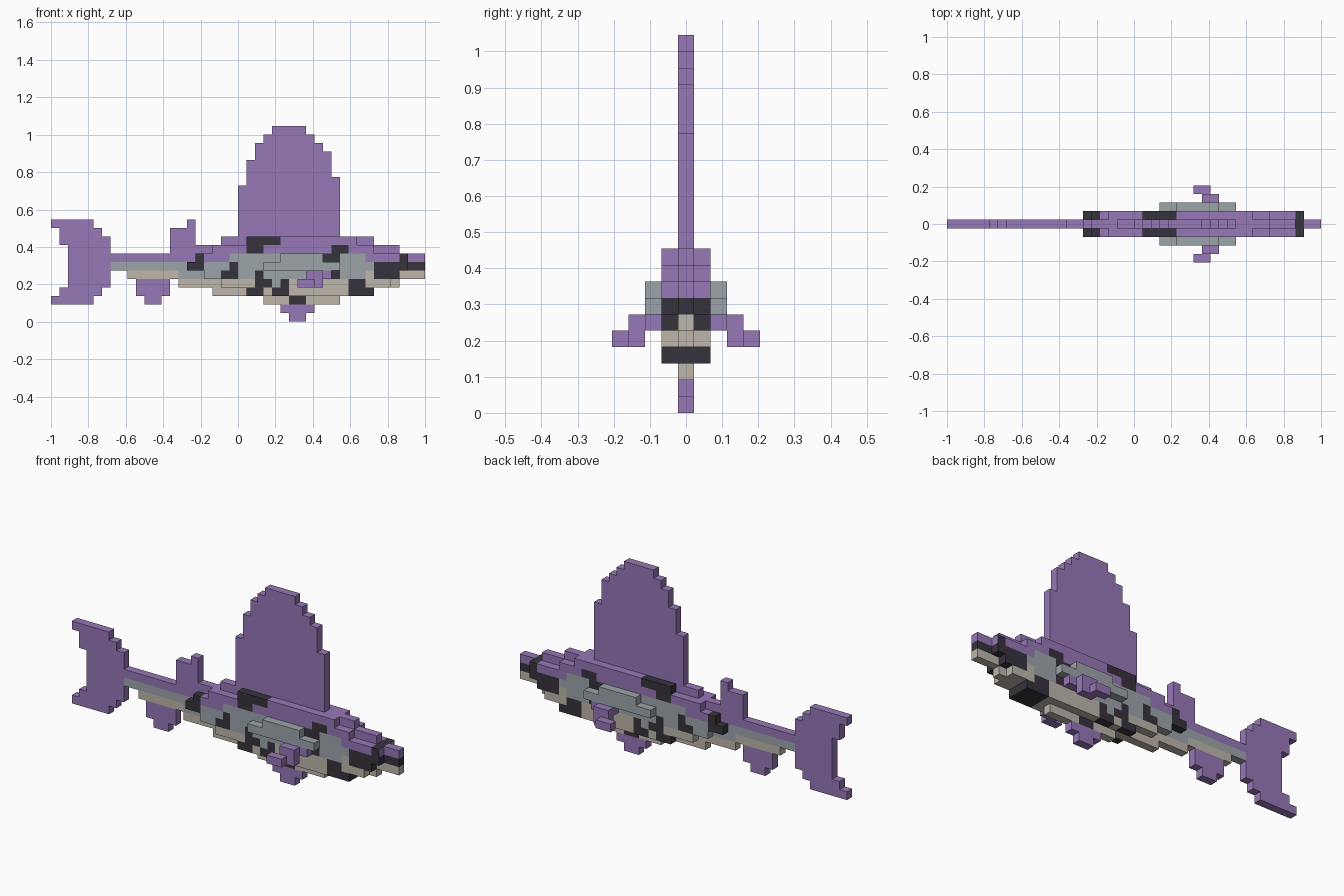
import bpy, bmesh
from mathutils import Vector

cube = bpy.data.objects.get("Cube")
if cube:
    bpy.data.objects.remove(cube, do_unlink=True)

U = 2 / 44                       # block size
PURPLE, GREY, BEIGE, BLACK = range(4)


def material(name, rgb):
    m = bpy.data.materials.new(name)
    m.use_nodes = True
    m.diffuse_color = (*rgb, 1)
    m.node_tree.nodes["Principled BSDF"].inputs["Base Color"].default_value = (*rgb, 1)
    return m


MATS = [material("purple skin", (0.305, 0.188, 0.468)),
        material("grey flank", (0.333, 0.376, 0.402)),
        material("beige belly", (0.509, 0.468, 0.402)),
        material("black spots", (0.037, 0.034, 0.045))]


def blocks(spans, layers=(0,)):
    """Blocks from (row, first column, last column) spans, mirrored across y."""
    return {(x, s * y, z) for z, a, b in spans for x in range(a, b + 1)
            for y in layers for s in (1, -1)}


# Body: a one-block spine with a flank on each side
body = blocks([(9, 20, 37), (8, 17, 40), (7, 7, 43), (6, 7, 43), (5, 9, 43),
               (4, 15, 40), (3, 19, 37), (2, 25, 33)])
body |= blocks([(9, 23, 35), (8, 19, 37), (7, 17, 41), (6, 16, 41), (5, 18, 40),
                (4, 20, 39), (3, 23, 37)], (1,))

# Fins
dorsal_tops = [16, 19, 21, 22, 23, 23, 23, 23, 22, 21, 20, 17]
dorsal = {(22 + i, 0, z) for i, top in enumerate(dorsal_tops) for z in range(10, top)}
rear_dorsal = blocks([(8, 14, 16), (9, 14, 16), (10, 14, 16), (11, 16, 16)])
tail = blocks([(11, 0, 4), (10, 1, 5), (9, 1, 6), (3, 1, 5), (2, 0, 4)]
              + [(z, 2, 6) for z in range(4, 9)])
anal = blocks([(4, 10, 13), (3, 10, 13), (2, 11, 12)])
pelvic = blocks([(1, 27, 30), (0, 28, 29)])
cheeks = blocks([(7, 27, 31), (6, 25, 33)], (2,))
pectoral = (blocks([(5, 30, 32)], (2,)) | blocks([(5, 30, 31), (4, 30, 31)], (3,))
            | blocks([(4, 29, 30)], (4,)))

# Dark patches on the flanks, and those that run right across
flank_spots = blocks([(9, 23, 26), (8, 23, 24), (8, 33, 34), (7, 32, 33), (7, 17, 17),
                      (6, 16, 17), (6, 21, 21), (5, 20, 21), (5, 24, 24), (4, 24, 25),
                      (3, 23, 24), (4, 27, 27), (3, 26, 27), (5, 33, 33), (4, 35, 36),
                      (5, 38, 40)], (1,))
full_spots = blocks([(7, 41, 41), (6, 38, 43), (3, 35, 37), (2, 28, 29)], (0, 1))
grey_low = blocks([(4, 26, 26)], (1,))


def body_colour(block, normal):
    x, y, z = block
    if z == 7 and normal[0] > 0:
        return PURPLE
    if block in flank_spots or block in full_spots:
        return BLACK
    if z >= 8 or (z == 7 and not (y and 21 <= x <= 36)):
        return PURPLE
    if z >= 6 or block in grey_low or (z == 5 and 15 <= x <= 36):
        return GREY
    return BEIGE


def plain(colour):
    return lambda block, normal: colour


parts = {
    "body": (body, body_colour),
    "dorsal_fin": (dorsal, plain(PURPLE)),
    "rear_dorsal_fin": (rear_dorsal, plain(PURPLE)),
    "tail_fin": (tail, plain(PURPLE)),
    "anal_fin": (anal, plain(PURPLE)),
    "pelvic_fin": (pelvic, plain(PURPLE)),
    "left_cheek": ({b for b in cheeks if b[1] > 0}, plain(GREY)),
    "right_cheek": ({b for b in cheeks if b[1] < 0}, plain(GREY)),
    "left_pectoral_fin": ({b for b in pectoral if b[1] > 0}, plain(PURPLE)),
    "right_pectoral_fin": ({b for b in pectoral if b[1] < 0}, plain(PURPLE)),
}
solid = set().union(*(p[0] for p in parts.values()))


def build(name, cells, colour):
    """Skin the blocks with their outer faces, then merge the flat areas."""
    bm = bmesh.new()
    for c in sorted(cells):
        centre = Vector(((c[0] - 21.5) * U, c[1] * U, (c[2] + 0.5) * U))
        for axis in range(3):
            for sign in (1, -1):
                n = [0, 0, 0]
                n[axis] = sign
                if tuple(i + j for i, j in zip(c, n)) in solid:
                    continue
                u, v = Vector((0, 0, 0)), Vector((0, 0, 0))
                u[(axis + 1) % 3] = U / 2
                v[(axis + 2) % 3] = U / 2 * sign
                mid = centre + Vector(n) * U / 2
                f = bm.faces.new([bm.verts.new(mid + a * u + b * v)
                                  for a, b in ((-1, -1), (1, -1), (1, 1), (-1, 1))])
                f.material_index = colour(c, n)
    bmesh.ops.remove_doubles(bm, verts=bm.verts, dist=U / 100)
    bmesh.ops.dissolve_limit(bm, angle_limit=0.02, verts=bm.verts, edges=bm.edges,
                             delimit={'MATERIAL'})
    mesh = bpy.data.meshes.new(name)
    bm.to_mesh(mesh)
    bm.free()
    for m in MATS:
        mesh.materials.append(m)
    bpy.context.collection.objects.link(bpy.data.objects.new(name, mesh))


for name, (cells, colour) in parts.items():
    build(name, cells, colour)
